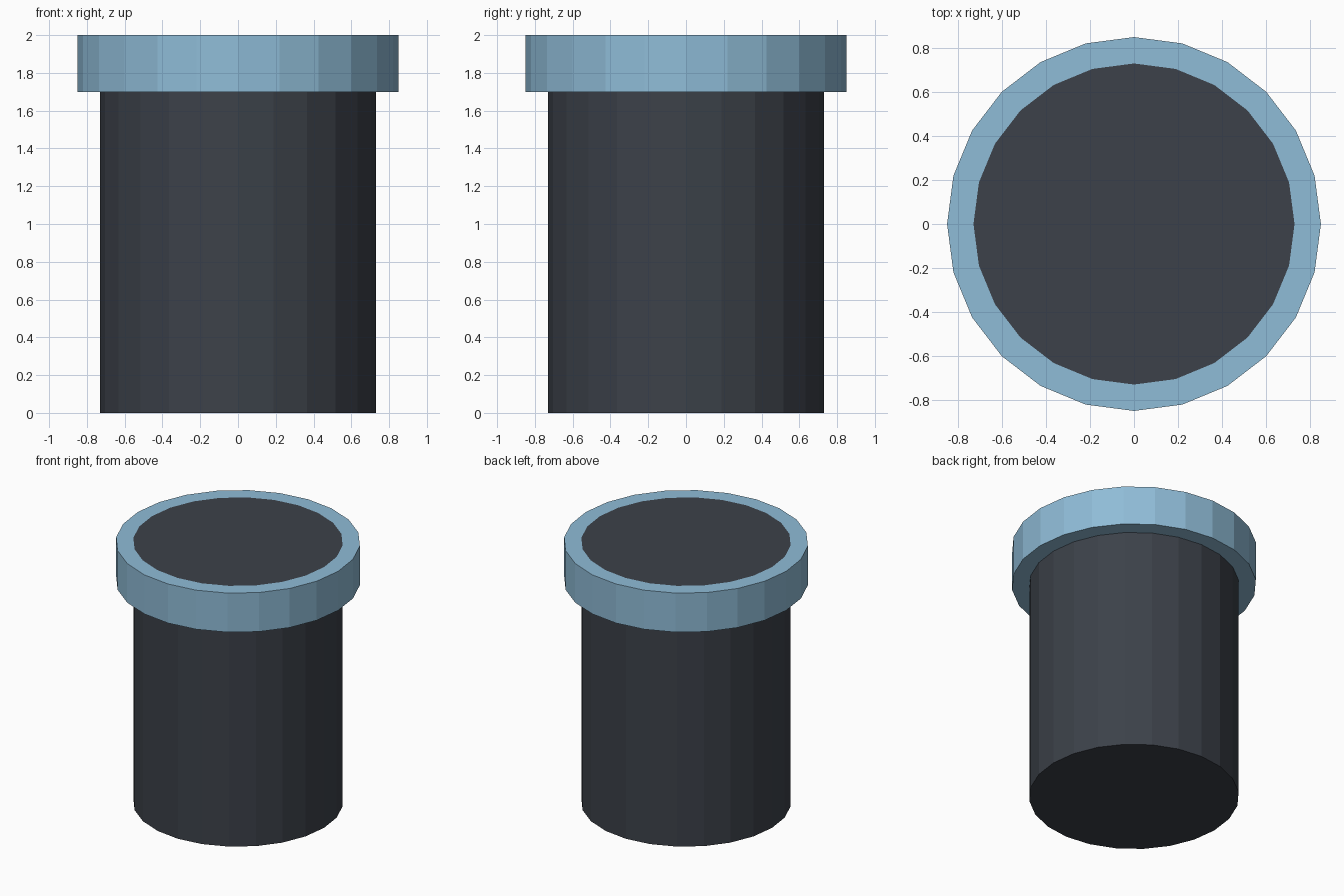
import bpy
import bmesh
from math import cos, sin, tau

SIDES = 24
BODY_R, RIM_R = 0.73, 0.85
RIM_Z, TOP_Z = 1.70, 2.0

cube = bpy.data.objects.get("Cube")
if cube:
    bpy.data.objects.remove(cube, do_unlink=True)


def make_material(name, rgb):
    mat = bpy.data.materials.new(name)
    mat.use_nodes = True
    color = (*rgb, 1.0)
    mat.diffuse_color = color
    mat.node_tree.nodes["Principled BSDF"].inputs["Base Color"].default_value = color
    return mat


def lathe(name, profile, mat, closed=False):
    """Turn an (r, z) profile about z; an open profile is capped at both ends."""
    bm = bmesh.new()
    rings = [[bm.verts.new((r * cos(tau * i / SIDES), r * sin(tau * i / SIDES), z))
              for i in range(SIDES)] for r, z in profile]
    pairs = list(zip(rings, rings[1:]))
    if closed:
        pairs.append((rings[-1], rings[0]))
    else:
        bm.faces.new(rings[0])
        bm.faces.new(rings[-1])
    for low, high in pairs:
        for i in range(SIDES):
            j = (i + 1) % SIDES
            bm.faces.new((low[i], low[j], high[j], high[i]))
    bmesh.ops.recalc_face_normals(bm, faces=bm.faces)
    mesh = bpy.data.meshes.new(name)
    bm.to_mesh(mesh)
    bm.free()
    mesh.materials.append(mat)
    obj = bpy.data.objects.new(name, mesh)
    bpy.context.collection.objects.link(obj)
    return obj


charcoal = make_material("charcoal", (0.045, 0.053, 0.067))
pale_blue = make_material("pale blue", (0.275, 0.503, 0.68))

# Solid dark body, flush with the top of the rim
lathe("body", [(BODY_R, 0), (BODY_R, TOP_Z)], charcoal)

# Wide collar around the top of the body
lathe("rim", [(BODY_R, RIM_Z), (RIM_R, RIM_Z), (RIM_R, TOP_Z), (BODY_R, TOP_Z)],
      pale_blue, closed=True)
